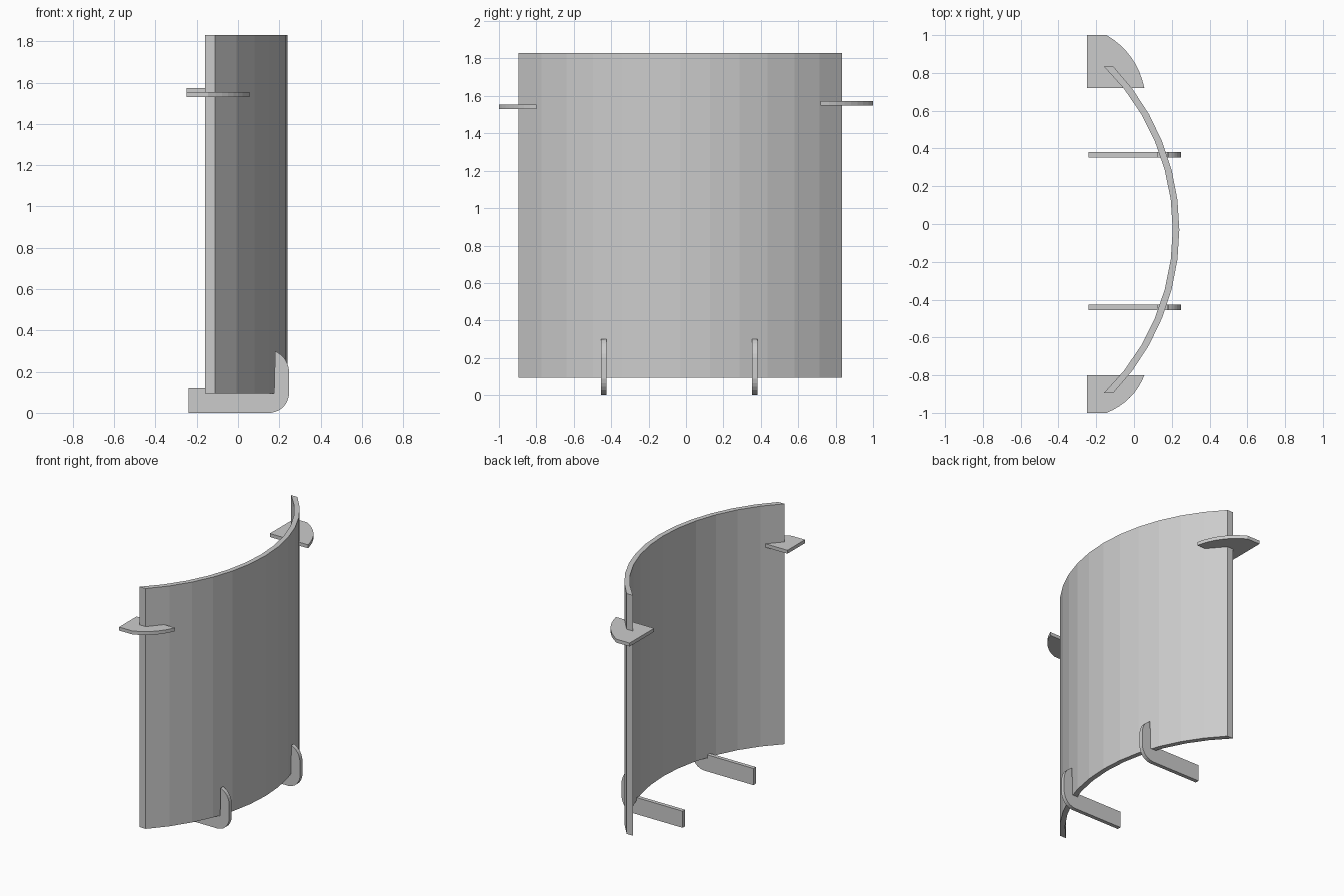
import bpy, bmesh, math
from mathutils import Vector

if "Cube" in bpy.data.objects:
    bpy.data.objects.remove(bpy.data.objects["Cube"])


def bez(a, c, b, n=6):
    """Points on a quadratic curve from a to b with control point c."""
    a, b, c = Vector(a), Vector(b), Vector(c)
    return [tuple(a * (1 - t) ** 2 + c * 2 * t * (1 - t) + b * t * t)
            for t in (i / n for i in range(n + 1))]


def extrude(name, pts, lo, hi, plane):
    """Extrude a closed outline along z (plane 'xy') or y (plane 'xz')."""
    bm = bmesh.new()
    place = (lambda p: (p[0], p[1], lo)) if plane == 'xy' else (lambda p: (p[0], lo, p[1]))
    face = bm.faces.new([bm.verts.new(place(p)) for p in pts])
    new = bmesh.ops.extrude_face_region(bm, geom=[face])['geom']
    d = hi - lo
    vec = (0, 0, d) if plane == 'xy' else (0, d, 0)
    bmesh.ops.translate(bm, vec=vec, verts=[v for v in new if isinstance(v, bmesh.types.BMVert)])
    bmesh.ops.recalc_face_normals(bm, faces=bm.faces)
    me = bpy.data.meshes.new(name)
    bm.to_mesh(me)
    bm.free()
    ob = bpy.data.objects.new(name, me)
    bpy.context.collection.objects.link(ob)
    return ob


# Curved panel: two concentric arcs, ends cut flat across
CX, CY, HALF, SEG = -1.003, -0.03, 0.865, 12


def arc(r):
    end = math.asin(HALF / r)
    return [(CX + r * math.cos(a), CY + r * math.sin(a))
            for a in (end * (2 * i / SEG - 1) for i in range(SEG + 1))]


extrude('curved_panel', arc(1.243) + arc(1.208)[::-1], 0.095, 1.83, 'xy')

# Feet: long bar, slot under the panel, rounded upright tab in front of it
foot = ([(-0.24, 0), (0.15, 0)]
        + bez((0.16, 0), (0.235, 0.012), (0.248, 0.09))
        + bez((0.248, 0.20), (0.242, 0.27), (0.18, 0.30))
        + [(0.175, 0.095), (0.128, 0.095), (0.128, 0.12), (-0.24, 0.12)])
for name, y in (('front_foot', -0.44), ('back_foot', 0.367)):
    extrude(name, foot, y - 0.014, y + 0.014, 'xz')

# Upper side clips with one curved edge
extrude('back_clip', [(-0.25, 0.72), (-0.25, 1.0)]
        + bez((-0.145, 1.0), (0.015, 0.905), (0.055, 0.72), 8), 1.548, 1.573, 'xy')
extrude('front_clip', [(-0.25, -0.80), (-0.25, -1.0)]
        + bez((-0.145, -1.0), (0.0, -0.94), (0.055, -0.80), 8), 1.53, 1.555, 'xy')
